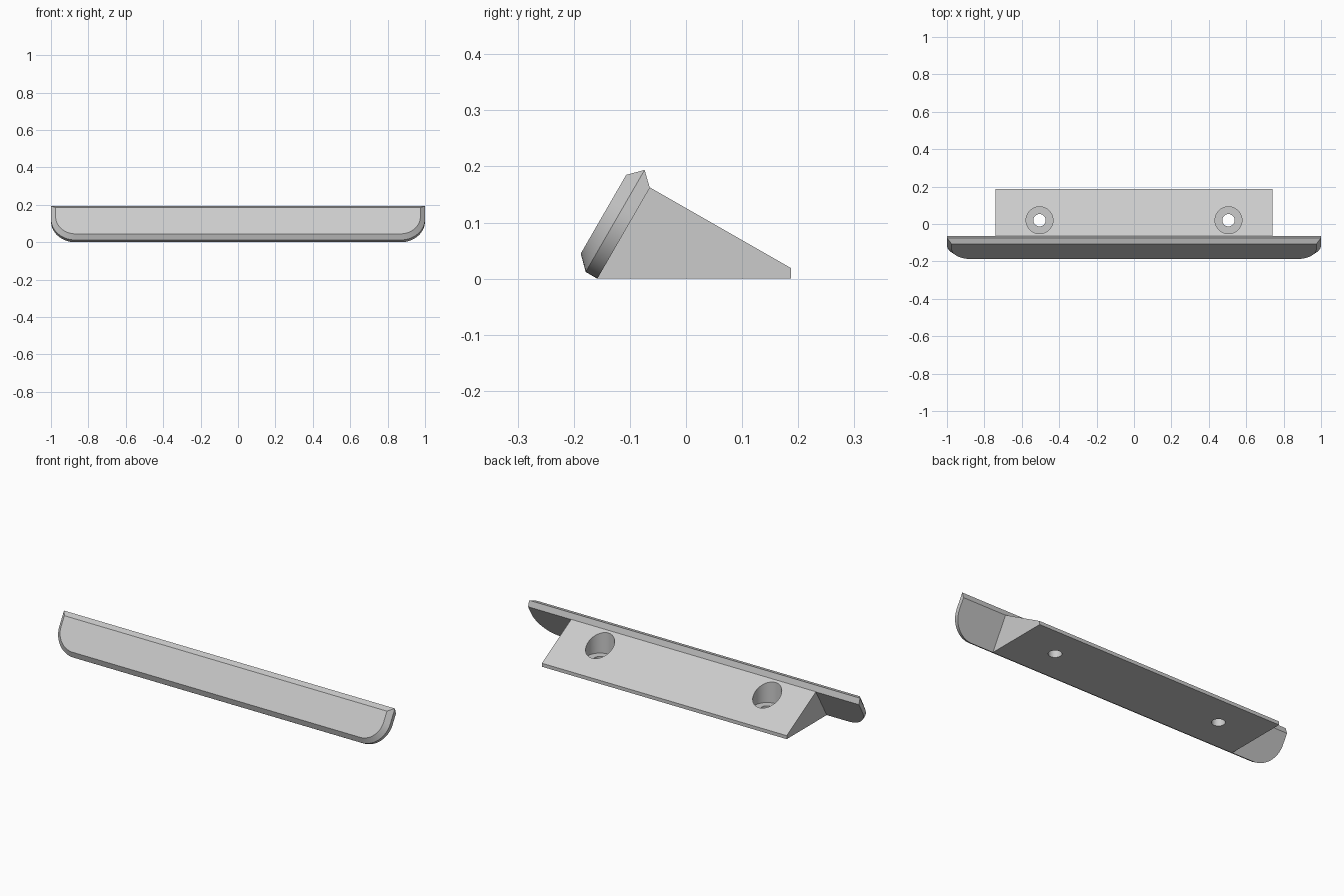
import bpy, bmesh
from math import sin, cos, pi, radians
from mathutils import Vector

cube = bpy.data.objects.get("Cube")
if cube:
    bpy.data.objects.remove(cube, do_unlink=True)

grey = bpy.data.materials.new("plain grey")
grey.use_nodes = True
colour = (0.6, 0.6, 0.6, 1)
grey.diffuse_color = colour
grey.node_tree.nodes["Principled BSDF"].inputs["Base Color"].default_value = colour

TILT = radians(60)
HEEL = Vector((0, -0.158, 0))                    # lower back edge of the plate
UP = Vector((0, cos(TILT), sin(TILT)))           # along the plate
OUT = Vector((0, -sin(TILT), cos(TILT)))         # out of the plate's face


def loft(name, rings):
    """Solid skinned through rings of equal length, capped at both ends."""
    bm = bmesh.new()
    loops = [[bm.verts.new(p) for p in ring] for ring in rings]
    for a, b in zip(loops, loops[1:]):
        for i in range(len(a)):
            j = (i + 1) % len(a)
            bm.faces.new((a[i], a[j], b[j], b[i]))
    bm.faces.new(loops[0])
    bm.faces.new(loops[-1])
    bmesh.ops.recalc_face_normals(bm, faces=bm.faces)
    mesh = bpy.data.meshes.new(name)
    bm.to_mesh(mesh)
    bm.free()
    obj = bpy.data.objects.new(name, mesh)
    bpy.context.collection.objects.link(obj)
    mesh.materials.append(grey)
    return obj


def plate_ring(half, low, high, radius, depth, steps=16):
    """Outline with square top corners and rounded bottom corners."""
    right = [(half, high)]
    for i in range(steps + 1):
        a = pi / 2 * i / steps
        right.append((half - radius + radius * cos(a), low + radius - radius * sin(a)))
    outline = right + [(-x, u) for x, u in reversed(right)]
    return [HEEL + Vector((x, 0, 0)) + UP * u + OUT * depth for x, u in outline]


def cylinder_ring(x, y, z, radius, count=48):
    return [Vector((x + radius * cos(2 * pi * i / count),
                    y + radius * sin(2 * pi * i / count), z)) for i in range(count)]


def smooth(obj):
    bpy.ops.object.select_all(action='DESELECT')
    obj.select_set(True)
    bpy.context.view_layer.objects.active = obj
    bpy.ops.object.shade_smooth_by_angle(angle=radians(25))


# Tilted grip plate with bevelled front and slanted top edge
plate = loft("grip_plate", [
    plate_ring(1.0, 0, 0.187, 0.13, 0),
    plate_ring(1.0, 0, 0.21, 0.13, 0.024),
    plate_ring(0.975, 0.024, 0.186, 0.106, 0.048),
])
smooth(plate)

# Wedge-shaped mounting foot behind the plate
profile = [(HEEL.y, 0), (0.187, 0), (0.187, 0.019), (-0.065, 0.163)]
foot = loft("mounting_foot", [[Vector((x, y, z)) for y, z in profile]
                              for x in (-0.74, 0.74)])

# Stepped screw holes cut through the foot
for side, x in (("left", 0.505), ("right", -0.505)):
    cutter = loft(side + "_screw_hole_cutter", [
        cylinder_ring(x, 0.02, z, r)
        for z, r in ((-0.05, 0.033), (0.04, 0.033), (0.04, 0.072), (0.3, 0.072))])
    cutter.hide_render = True
    cutter.hide_set(True)
    cut = foot.modifiers.new(side + " screw hole", 'BOOLEAN')
    cut.operation = 'DIFFERENCE'
    cut.solver = 'EXACT'
    cut.object = cutter

# Bake the cuts, then shade the hole walls smooth
bpy.context.view_layer.update()
baked = bpy.data.meshes.new_from_object(
    foot.evaluated_get(bpy.context.evaluated_depsgraph_get()))
foot.modifiers.clear()
foot.data = baked
for obj in [o for o in bpy.data.objects if o.name.endswith("_cutter")]:
    bpy.data.objects.remove(obj, do_unlink=True)
smooth(foot)
